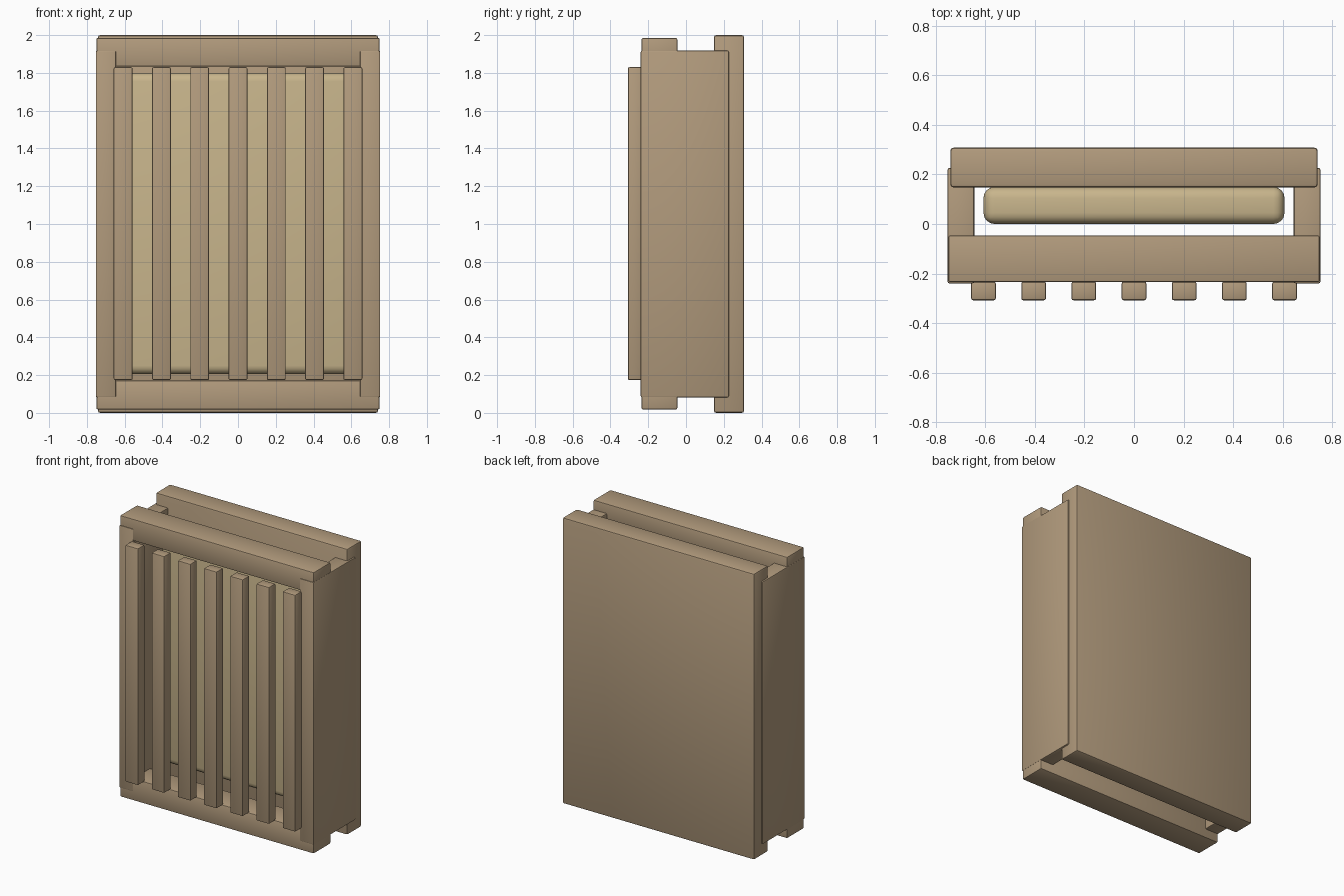
import bpy

if "Cube" in bpy.data.objects:
    bpy.data.objects.remove(bpy.data.objects["Cube"])


def material(name, rgb):
    m = bpy.data.materials.new(name)
    m.diffuse_color = (*rgb, 1)
    m.use_nodes = True
    m.node_tree.nodes["Principled BSDF"].inputs["Base Color"].default_value = m.diffuse_color
    return m


WOOD = material("tan wood", (0.445, 0.328, 0.205))
PAD = material("cream padding", (0.578, 0.462, 0.262))


def box(name, x, y, z, mat, bevel=0.01, segments=2):
    """Rounded box given by its (min, max) range on each axis."""
    ranges = (x, y, z)
    bpy.ops.mesh.primitive_cube_add(size=1, location=[(a + b) / 2 for a, b in ranges])
    ob = bpy.context.object
    ob.name = name
    ob.scale = [b - a for a, b in ranges]
    bpy.ops.object.transform_apply(location=False, rotation=False, scale=True)
    mod = ob.modifiers.new("Rounded edges", "BEVEL")
    mod.width = bevel
    mod.segments = segments
    bpy.ops.object.modifier_apply(modifier=mod.name)
    ob.data.materials.append(mat)
    bpy.ops.object.shade_smooth_by_angle()
    return ob


# Back panel
box("back_panel", (-0.742, 0.742), (0.148, 0.308), (0, 2), WOOD, 0.012)

# Side walls
box("left_wall", (-0.753, -0.645), (-0.24, 0.227), (0.082, 1.918), WOOD, 0.008)
box("right_wall", (0.645, 0.753), (-0.24, 0.227), (0.082, 1.918), WOOD, 0.008)

# Top and bottom rails
box("bottom_rail", (-0.75, 0.75), (-0.235, -0.046), (0.018, 0.172), WOOD, 0.008)
box("top_rail", (-0.75, 0.75), (-0.235, -0.046), (1.833, 1.985), WOOD, 0.008)

# Front slats
for i in range(7):
    cx = (i - 3) * 0.2027
    box(f"slat_{i + 1}", (cx - 0.05, cx + 0.05), (-0.308, -0.233), (0.174, 1.83), WOOD, 0.008)

# Padded inner board
box("inner_pad", (-0.608, 0.608), (0, 0.15), (0.205, 1.8), PAD, 0.045, 4)
